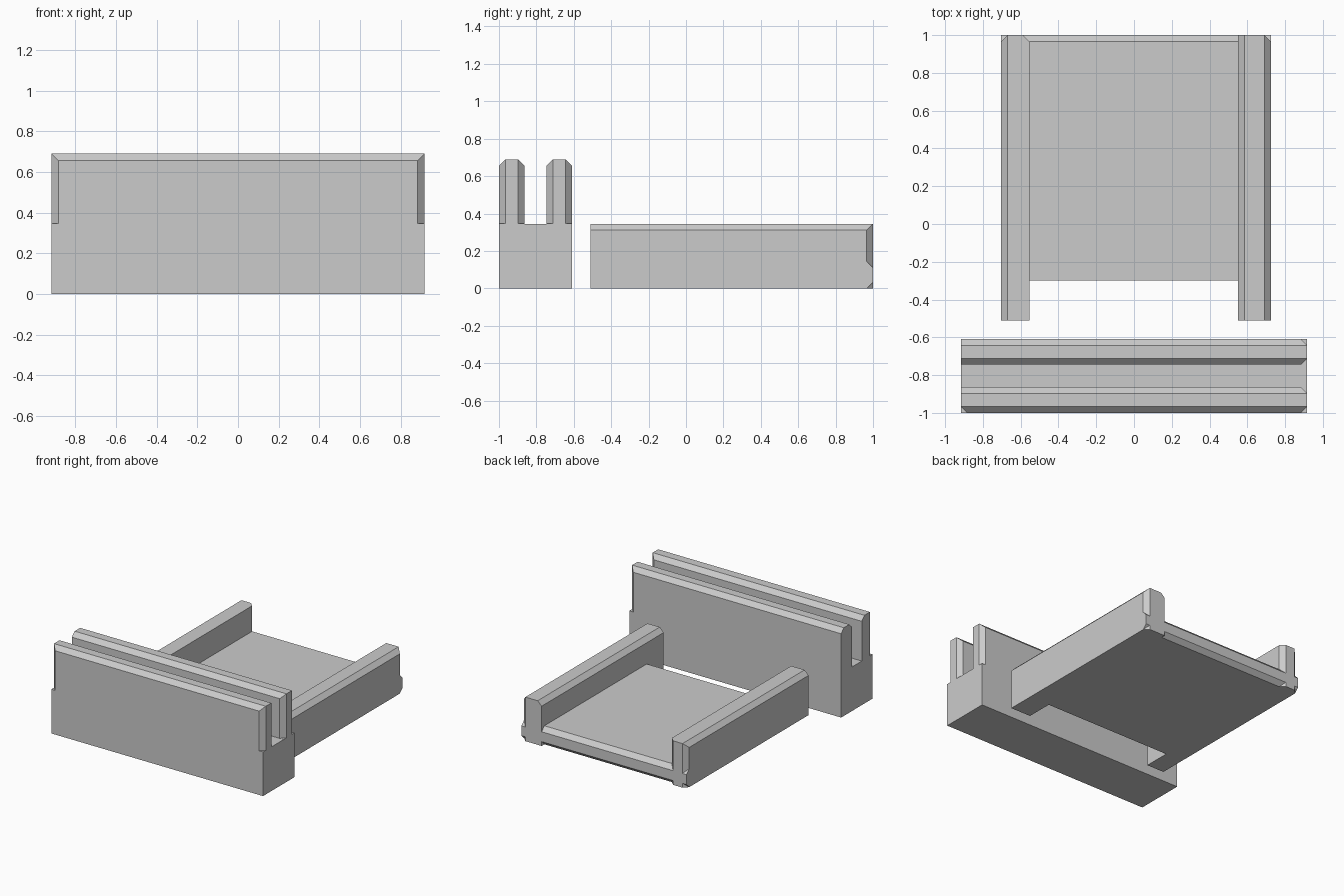
import bpy
import bmesh
from mathutils import Vector

if "Cube" in bpy.data.objects:
    bpy.data.objects.remove(bpy.data.objects["Cube"], do_unlink=True)

C = 0.034           # chamfer size
STEP = 0.345        # rail height and slot floor

grey = bpy.data.materials.new("plain_grey")
grey.use_nodes = True
grey.diffuse_color = (0.6, 0.6, 0.6, 1)
grey.node_tree.nodes["Principled BSDF"].inputs["Base Color"].default_value = (0.6, 0.6, 0.6, 1)


def prism(name, points, start, end):
    """Extrude a closed loop of 3D-mapped points between two mapping offsets."""
    bm = bmesh.new()
    face = bm.faces.new([bm.verts.new(p) for p in points])
    top = bmesh.ops.extrude_face_region(bm, geom=[face])["geom"]
    shift = Vector(end) - Vector(start)
    bmesh.ops.translate(bm, vec=shift, verts=[v for v in top if isinstance(v, bmesh.types.BMVert)])
    bmesh.ops.recalc_face_normals(bm, faces=bm.faces)
    mesh = bpy.data.meshes.new(name)
    bm.to_mesh(mesh)
    bm.free()
    mesh.materials.append(grey)
    obj = bpy.data.objects.new(name, mesh)
    bpy.context.collection.objects.link(obj)
    return obj


def along_x(name, profile, x0, x1):
    return prism(name, [(x0, y, z) for y, z in profile], (x0, 0, 0), (x1, 0, 0))


def along_y(name, profile, y0, y1):
    return prism(name, [(x, y0, z) for x, z in profile], (0, y0, 0), (0, y1, 0))


def combine(target, other, operation):
    """Apply a boolean and remove the second object."""
    mod = target.modifiers.new("boolean", "BOOLEAN")
    mod.operation, mod.solver, mod.object = operation, "EXACT", other
    graph = bpy.context.evaluated_depsgraph_get()
    mesh = bpy.data.meshes.new_from_object(target.evaluated_get(graph))
    target.modifiers.clear()
    target.data = mesh
    bpy.data.objects.remove(other, do_unlink=True)


def chamfer_corner(obj, x, y, z0):
    """Cut a vertical corner with a diamond-shaped column."""
    diamond = [(x + C, y, z0), (x, y + C, z0), (x - C, y, z0), (x, y - C, z0)]
    combine(obj, prism("cutter", diamond, (0, 0, 0), (0, 0, 1)), "DIFFERENCE")


# Slotted block: U profile with chamfered wall tops
X, TOP = 0.917, 0.69
walls = [(-1.0, -0.864), (-0.745, -0.609)]
profile = [(walls[0][0], 0)]
for a, b in walls:
    profile += [(a, STEP), (a, TOP - C), (a + C, TOP), (b - C, TOP), (b, TOP - C), (b, STEP)]
profile.append((walls[1][1], 0))
block = along_x("slotted_block", profile, -X, X)
for y in walls[0] + walls[1]:
    chamfer_corner(block, X, y, STEP + 0.0005)
chamfer_corner(block, -X, walls[0][0], STEP + 0.0005)

# Tray plate with its back edge chamfered above and below
LEFT, RIGHT, THICK = 0.725, -0.704, 0.145
tray = along_x("tray", [(-0.3, 0), (1 - C, 0), (1, C), (1, THICK - C), (1 - C, THICK), (-0.3, THICK)],
               RIGHT, LEFT)

# Side rails
right_rail = along_y("right_rail", [(RIGHT, 0), (-0.554, 0), (-0.554, STEP), (RIGHT + C, STEP),
                                    (RIGHT, STEP - C)], -0.51, 1)
left_rail = along_y("left_rail", [(0.55, 0), (LEFT, 0), (LEFT, STEP - C), (LEFT - C, STEP),
                                  (0.55 + C, STEP), (0.55, STEP - C)], -0.51, 1)
for rail, x in ((right_rail, RIGHT), (right_rail, -0.554), (left_rail, LEFT)):
    chamfer_corner(rail, x, 1, -0.1)
for rail in (right_rail, left_rail):
    combine(tray, rail, "UNION")
